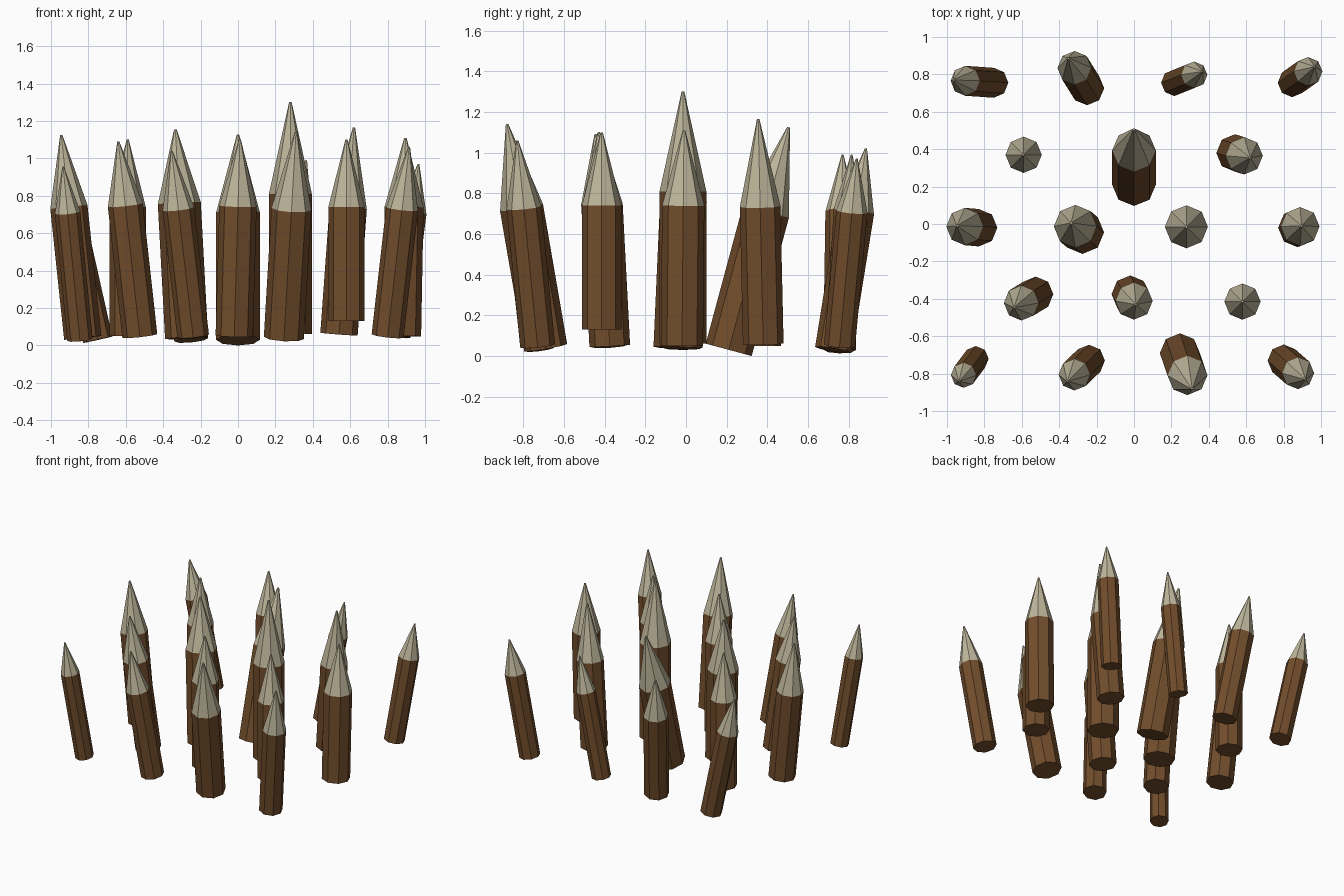
import bpy
from mathutils import Vector


def material(name, color):
    m = bpy.data.materials.new(name)
    m.diffuse_color = (*color, 1)
    return m


WOOD = material("bark_wood", (0.17, 0.075, 0.025))
CUT = material("cut_wood", (0.52, 0.47, 0.33))
Z = Vector((0, 0, 1))


def section(name, a, b, r1, r2, mat):
    """Eight-sided section from point a to point b."""
    axis = b - a
    bpy.ops.mesh.primitive_cone_add(vertices=8, radius1=r1, radius2=r2,
                                    depth=axis.length, location=(a + b) / 2)
    o = bpy.context.object
    o.name = name
    o.rotation_mode = 'QUATERNION'
    o.rotation_quaternion = Z.rotation_difference(axis)
    o.data.materials.append(mat)


def stake(name, base, tip, shoulder_z, r):
    base, tip = Vector(base), Vector(tip)
    shoulder = base.lerp(tip, (shoulder_z - base.z) / (tip.z - base.z))
    section(name + "_shaft", base, shoulder, r, r, WOOD)
    section(name + "_point", shoulder, tip, r, r * 0.06, CUT)


# Rows from front to back: base point, tip point, shoulder height, radius
ROWS = {
    "front": [
        ((-0.845, -0.72, 0.03), (-0.935, -0.84, 0.955), 0.71, 0.068),
        ((-0.24, -0.73, 0.05), (-0.355, -0.84, 1.04), 0.73, 0.085),
        ((0.245, -0.69, 0.04), (0.31, -0.88, 1.14), 0.73, 0.107),
        ((0.80, -0.73, 0.05), (0.915, -0.83, 1.06), 0.73, 0.086),
    ],
    "mid_front": [
        ((-0.525, -0.375, 0.05), (-0.64, -0.445, 1.09), 0.75, 0.094),
        ((-0.02, -0.375, 0.05), (0.01, -0.43, 1.10), 0.745, 0.1),
        ((0.58, -0.415, 0.13), (0.58, -0.415, 1.10), 0.74, 0.097),
    ],
    "middle": [
        ((-0.83, -0.02, 0.04), (-0.945, -0.01, 1.125), 0.74, 0.1),
        ((-0.275, -0.045, 0.04), (-0.335, 0.005, 1.155), 0.76, 0.115),
        ((0.28, -0.015, 0.06), (0.28, -0.015, 1.30), 0.81, 0.115),
        ((0.875, -0.02, 0.05), (0.895, -0.01, 1.11), 0.74, 0.104),
    ],
    "mid_back": [
        ((-0.59, 0.37, 0.05), (-0.59, 0.37, 1.10), 0.74, 0.097),
        ((0, 0.21, 0.03), (0, 0.505, 1.125), 0.71, 0.117),
        ((0.54, 0.38, 0.06), (0.62, 0.355, 1.165), 0.735, 0.1),
    ],
    "back": [
        ((-0.75, 0.755, 0.03), (-0.965, 0.77, 0.99), 0.71, 0.08),
        ((-0.25, 0.725, 0.03), (-0.35, 0.885, 1.02), 0.71, 0.091),
        ((0.215, 0.755, 0.05), (0.365, 0.815, 0.99), 0.72, 0.071),
        ((0.845, 0.755, 0.05), (0.965, 0.84, 0.97), 0.71, 0.077),
    ],
}
for row, stakes in ROWS.items():
    for i, s in enumerate(stakes):
        stake(f"{row}_stake_{i + 1}", *s)
